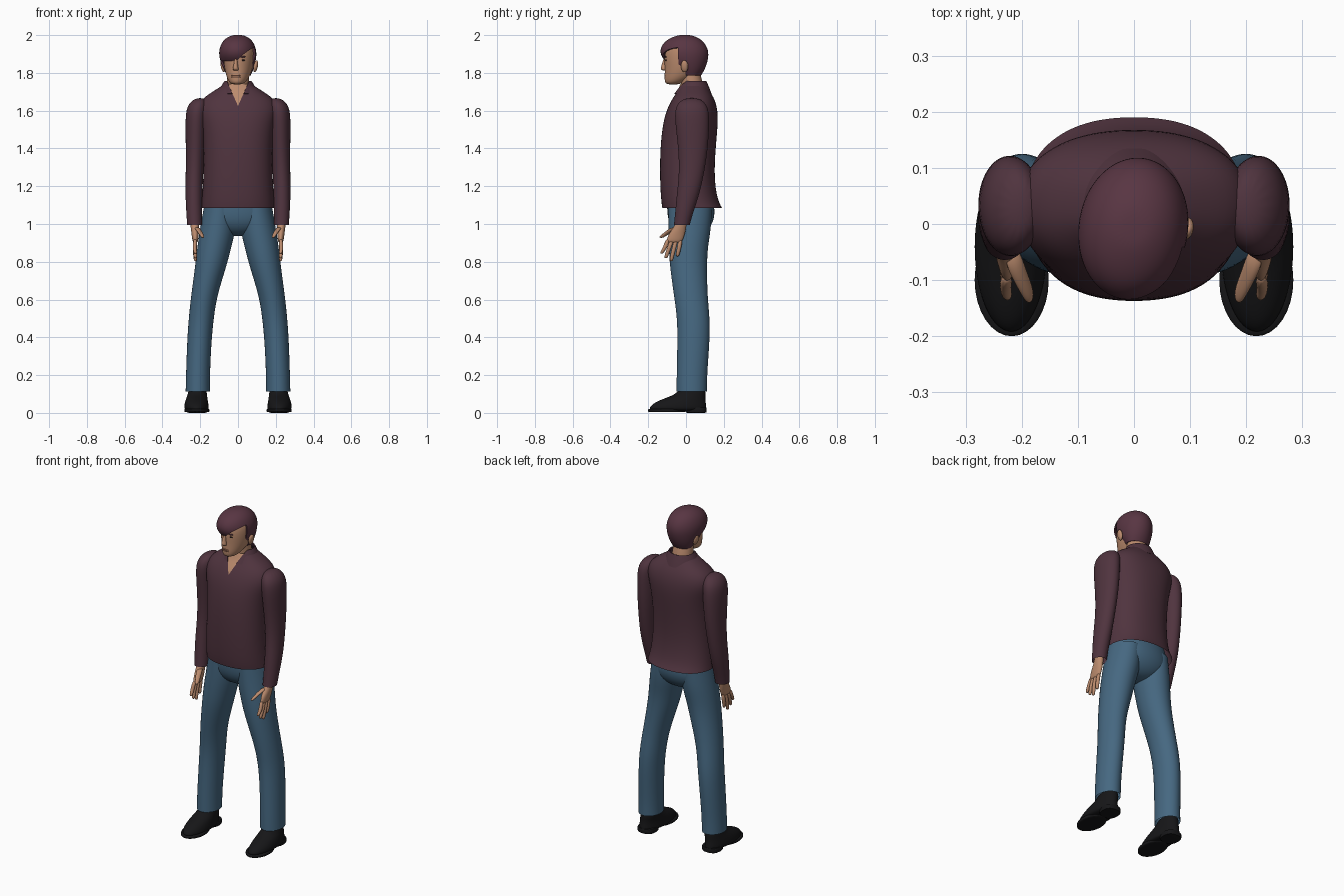
import bpy, bmesh, math
from mathutils import Matrix, Vector

cube = bpy.data.objects.get("Cube")
if cube:
    bpy.data.objects.remove(cube, do_unlink=True)


def material(name, *rgb):
    mat = bpy.data.materials.new(name)
    mat.use_nodes = True
    mat.diffuse_color = (*rgb, 1)
    bsdf = next(n for n in mat.node_tree.nodes if n.type == 'BSDF_PRINCIPLED')
    bsdf.inputs["Base Color"].default_value = (*rgb, 1)
    return mat


SHIRT = material("maroon_shirt", .08, .034, .049)
HAIR = material("dark_hair", .098, .036, .055)
DENIM = material("blue_denim", .061, .138, .22)
SKIN = material("skin", .5, .26, .155)
LIP = material("lip", .36, .16, .1)
BLACK = material("black_leather", .008, .008, .009)
EYE = material("dark_eye", .03, .018, .015)


def finish(name, bm, *mats):
    mesh = bpy.data.meshes.new(name)
    bm.to_mesh(mesh)
    bm.free()
    for mat in mats:
        mesh.materials.append(mat)
    for poly in mesh.polygons:
        poly.use_smooth = True
    obj = bpy.data.objects.new(name, mesh)
    bpy.context.collection.objects.link(obj)
    return obj


def apply(obj, kind, **settings):
    mod = obj.modifiers.new(kind.lower(), kind)
    for key, value in settings.items():
        setattr(mod, key, value)
    bpy.context.view_layer.objects.active = obj
    bpy.ops.object.modifier_apply(modifier=mod.name)


def loft(name, sections, mat, sides=16, power=2, bottom=False, top=False, level=2):
    """Smooth skin through level rings given as (x, y, z, x radius, y radius)."""
    bm = bmesh.new()
    swell = 6 / (4 + 2 * math.cos(math.tau / sides))
    rings = []
    for x, y, z, rx, ry in sorted(sections, key=lambda s: s[2]):
        ring = []
        for i in range(sides):
            a = math.tau * i / sides
            c, s = math.cos(a), math.sin(a)
            px = math.copysign(abs(c) ** (2 / power), c) * rx * swell
            py = math.copysign(abs(s) ** (2 / power), s) * ry * swell
            ring.append(bm.verts.new((x + px, y + py, z)))
        rings.append(ring)
    for low, high in zip(rings, rings[1:]):
        for i in range(sides):
            j = (i + 1) % sides
            bm.faces.new((low[i], low[j], high[j], high[i]))
    if bottom:
        bm.faces.new(rings[0][::-1])
    if top:
        bm.faces.new(rings[-1])
    obj = finish(name, bm, mat)
    apply(obj, 'SUBSURF', levels=level)
    return obj


def spans(rows, x=0):
    """Turn (z, x radius, front y, back y) rows into loft sections."""
    return [(x, (f + b) / 2, z, rx, (b - f) / 2) for z, rx, f, b in rows]


def blob(name, centre, size, mat, tilt=0):
    bm = bmesh.new()
    bmesh.ops.create_uvsphere(bm, u_segments=16, v_segments=10, radius=1)
    bm.transform(Matrix.Translation(centre) @ Matrix.Rotation(tilt, 4, 'Y')
                 @ Matrix.Diagonal((*size, 1)))
    return finish(name, bm, mat)


def cut(obj, planes, near, inside, mat=None):
    """Slice the faces that are near, then paint or delete those inside."""
    bm = bmesh.new()
    bm.from_mesh(obj.data)
    for point, normal in planes:
        faces = [f for f in bm.faces if near(f.calc_center_median())]
        geom = set(faces)
        for f in faces:
            geom.update(f.edges)
            geom.update(f.verts)
        bmesh.ops.bisect_plane(bm, geom=list(geom), dist=1e-5, plane_co=point,
                               plane_no=Vector(normal).normalized())
    hit = [f for f in bm.faces if near(f.calc_center_median())
           and inside(f.calc_center_median())]
    if mat:
        obj.data.materials.append(mat)
        for f in hit:
            f.material_index = 1
    else:
        bmesh.ops.delete(bm, geom=hit, context='FACES')
    bm.to_mesh(obj.data)
    bm.free()


# Shirt body with an open neck showing skin
V_LOW, V_SLOPE = 1.625, .45
v_planes = [((0, 0, V_LOW), (s, 0, -V_SLOPE)) for s in (1, -1)]


def in_v(c):
    return abs(c.x) < V_SLOPE * (c.z - V_LOW)


def upper_front(c):
    return c.y < .02 and c.z > 1.55


shirt = loft("shirt_body", spans([
    (1.085, .196, -.125, .19), (1.13, .19, -.132, .165), (1.25, .182, -.138, .148),
    (1.4, .18, -.136, .156), (1.52, .19, -.124, .168), (1.6, .212, -.104, .168),
    (1.66, .195, -.075, .152), (1.7, .135, -.045, .128), (1.74, .072, -.03, .1)]),
    SHIRT, sides=24, power=2.3)
cut(shirt, v_planes, upper_front, in_v, SKIN)

# Folded collar
collar = loft("shirt_collar", [(0, .035, 1.69, .108, .1), (0, .038, 1.725, .092, .084),
                               (0, .042, 1.757, .072, .066)], SHIRT, sides=24)
cut(collar, v_planes, upper_front, in_v)
apply(collar, 'SOLIDIFY', thickness=.006, offset=-1)

# Trouser seat
loft("trouser_seat", spans([
    (1.14, .17, -.1, .14), (1.06, .186, -.1, .155), (1, .175, -.088, .14),
    (.955, .11, -.055, .105), (.935, .04, -.01, .06)]), DENIM, bottom=True, power=2.2)

for side, s in (("left", 1), ("right", -1)):
    def limb(part, rows, mat, **options):
        return loft(f"{side}_{part}", [(s * x, *rest) for x, *rest in rows], mat, **options)

    # Trouser leg
    limb("trouser_leg", [
        (.095, .022, 1.09, .085, .115), (.105, .02, .98, .095, .113),
        (.125, .012, .88, .09, .103), (.143, .012, .78, .083, .098),
        (.18, .025, .62, .068, .088), (.195, .04, .5, .066, .086),
        (.205, .04, .38, .064, .085), (.212, .031, .2, .063, .08),
        (.213, .03, .112, .064, .08)], DENIM)

    # Shoe upper, front sole and heel
    limb("shoe", [
        (.216, -.043, .008, .058, .145), (.22, -.044, .025, .066, .153),
        (.22, -.034, .052, .062, .138), (.218, -.005, .078, .056, .107),
        (.215, .028, .1, .05, .076), (.214, .034, .14, .045, .065)],
        BLACK, bottom=True, top=True)
    limb("shoe_sole", [(.218, -.1, z, .066, .1) for z in (.004, .006, .02, .022)],
         BLACK, bottom=True, top=True, level=1)
    limb("shoe_heel", [(.217, .054, z, .053, .055) for z in (0, .002, .028, .03)],
         BLACK, bottom=True, top=True, level=1, power=2.6)

    # Sleeve
    limb("sleeve", [
        (.2, .03, 1.668, .025, .04), (.214, .03, 1.63, .056, .085),
        (.222, .032, 1.56, .057, .092), (.224, .038, 1.42, .052, .08),
        (.23, .032, 1.28, .046, .066), (.234, .012, 1.16, .045, .06),
        (.232, -.012, 1.05, .041, .046), (.23, -.022, .995, .039, .042)],
        SHIRT, top=True)

    # Palm, four fingers and thumb
    limb("palm", [
        (.23, -.015, 1.05, .024, .026), (.229, -.028, .99, .023, .03),
        (.227, -.048, .95, .019, .043), (.226, -.06, .915, .016, .043),
        (.226, -.064, .9, .01, .036)], SKIN, bottom=True, top=True)
    tips = [(-.128, .842), (-.106, .818), (-.078, .803), (-.045, .828)]
    for i, (tip_y, tip_z) in enumerate(tips):
        y = -.094 + .022 * i
        limb(f"finger_{i + 1}", [
            (.226, y, .925, .011, .012), (.23, (y + tip_y) / 2, .872, .0105, .0115),
            (.226, tip_y, tip_z + .008, .009, .01), (.225, tip_y, tip_z, .006, .007)],
            SKIN, sides=8, bottom=True, top=True, level=1)
    limb("thumb", [
        (.22, -.05, .985, .016, .022), (.205, -.088, .962, .013, .02),
        (.19, -.12, .938, .011, .016), (.186, -.133, .926, .007, .011)],
        SKIN, sides=8, bottom=True, top=True)

# Neck
loft("neck", [(0, .04, 1.64, .066, .06), (0, .036, 1.72, .06, .058),
              (0, .02, 1.8, .056, .056), (0, .01, 1.84, .05, .05)], SKIN)

# Head and face
head = [loft("head", spans([
    (1.738, .024, -.1, -.04), (1.75, .044, -.114, -.01), (1.785, .063, -.114, .05),
    (1.83, .075, -.112, .08), (1.88, .081, -.116, .095), (1.94, .082, -.105, .1),
    (1.98, .05, -.055, .06)]), SKIN, bottom=True, top=True)]
head.append(loft("nose", [
    (0, -.112, 1.812, .012, .012), (0, -.119, 1.82, .017, .018),
    (0, -.116, 1.84, .01, .015), (0, -.11, 1.88, .008, .01)], SKIN,
    sides=12, bottom=True, top=True))
for side, s in (("left", 1), ("right", -1)):
    head += [
        blob(f"{side}_eye", (s * .033, -.1, 1.867), (.013, .006, .005), EYE),
        blob(f"{side}_eyebrow", (s * .034, -.102, 1.884), (.019, .007, .004), HAIR, s * -.1),
        blob(f"{side}_ear", (s * .088, .006, 1.835), (.011, .02, .032), SKIN, s * .2)]
for part, z in (("upper_lip", 1.786), ("lower_lip", 1.778)):
    head.append(blob(part, (0, -.108, z), (.024, .008, .005), LIP))

# Hair shell with a swept fringe cut out over the face
hair = loft("hair", spans([
    (1.785, .062, -.02, .078), (1.82, .08, -.06, .1), (1.87, .096, -.125, .117),
    (1.92, .1, -.144, .12), (1.97, .08, -.115, .092), (1.995, .045, -.06, .045),
    (2.001, .018, -.03, .015)], x=-.006), HAIR, sides=24, top=True)
FRINGE, SWEEP, TEMPLE = 1.862, .85, -.028


def on_face(c):
    below = c.z < FRINGE or c.z < FRINGE + SWEEP * c.x
    return below and c.y < TEMPLE


cut(hair, [((0, 0, FRINGE), (0, 0, 1)), ((0, 0, FRINGE), (-SWEEP, 0, 1)),
           ((0, TEMPLE, 0), (0, 1, 0))], lambda c: c.z < 1.97, on_face)
apply(hair, 'SOLIDIFY', thickness=.01, offset=-1)
head.append(hair)

# Turn the head slightly to its right
turn = Matrix.Translation((.006, 0, 0)) @ Matrix.Rotation(math.radians(-9), 4, 'Z')
for part in head:
    part.data.transform(turn)

# Keep hems and cut edges crisp
for obj in bpy.context.collection.objects:
    if obj.type == 'MESH':
        obj.data.set_sharp_from_angle(angle=math.radians(50))
